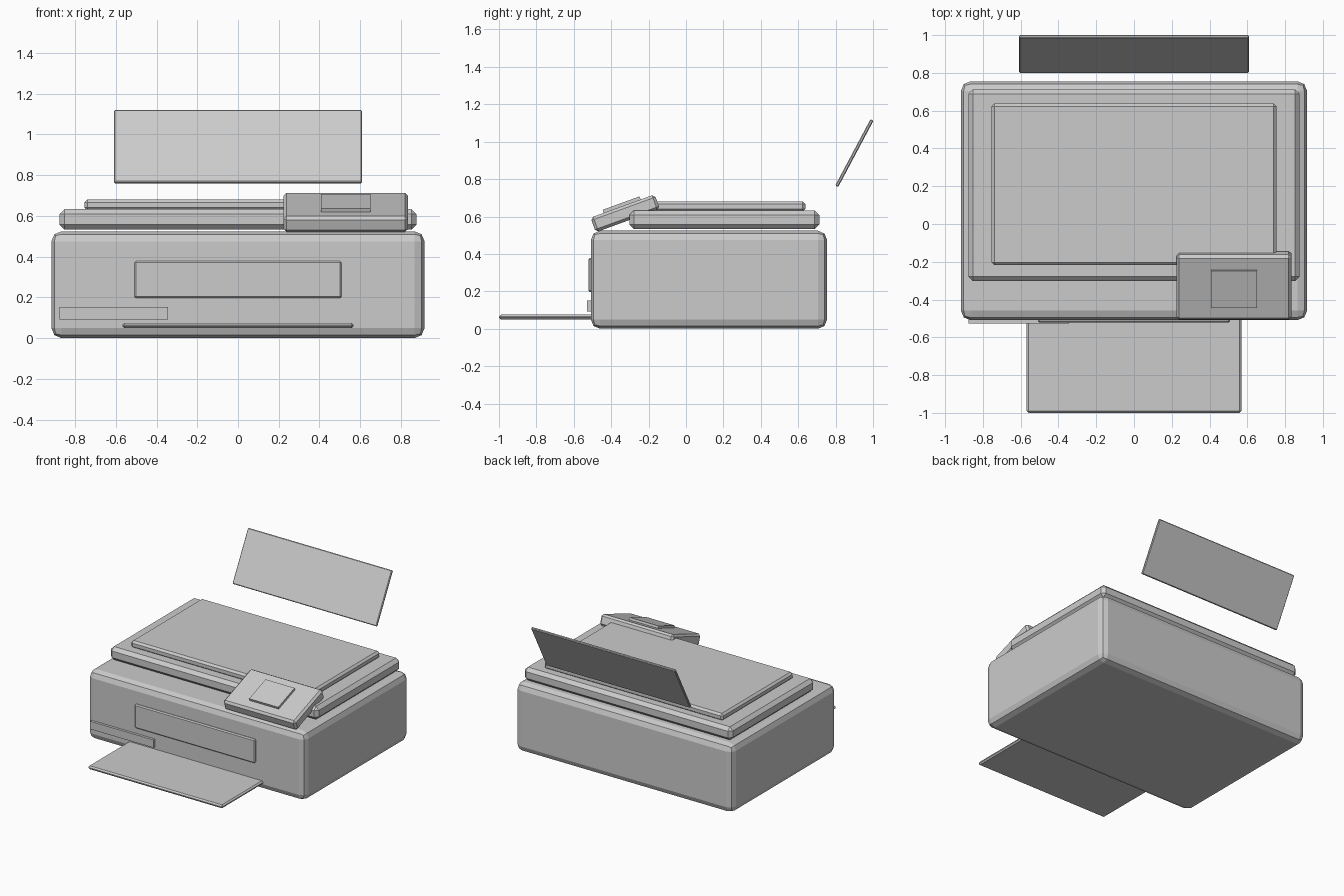
import bpy
from math import radians

cube = bpy.data.objects.get("Cube")
if cube:
    bpy.data.objects.remove(cube, do_unlink=True)

# One plain grey plastic for every part
grey = bpy.data.materials.new("light_grey_plastic")
grey.use_nodes = True
grey.diffuse_color = (0.6, 0.6, 0.6, 1)
grey.node_tree.nodes["Principled BSDF"].inputs["Base Color"].default_value = (0.6, 0.6, 0.6, 1)


def box(name, centre, size, bevel=0, segments=1, tilt=0):
    """Add a box with optional bevelled edges, tilted about x in degrees."""
    bpy.ops.mesh.primitive_cube_add(size=1, location=centre)
    part = bpy.context.object
    part.name = name
    part.scale = size
    bpy.ops.object.transform_apply(location=False, rotation=False, scale=True)
    part.rotation_euler.x = radians(tilt)
    part.data.materials.append(grey)
    if bevel:
        mod = part.modifiers.new("edge_bevel", 'BEVEL')
        mod.width = bevel
        mod.segments = segments
    return part


# Main housing
box("housing", (0, 0.123, 0.262), (1.832, 1.264, 0.524), 0.05, 2)

# Scanner lid in two steps
box("scanner_lid", (0, 0.205, 0.583), (1.754, 1.016, 0.1), 0.025)
box("lid_top_plate", (0, 0.21, 0.653), (1.508, 0.856, 0.056), 0.015)

# Tilted control panel and its screen, sharing one origin
panel = box("control_panel", (0.529, -0.325, 0.617), (0.61, 0.365, 0.083), 0.015, tilt=20)
screen = box("control_screen", (0, -0.002, 0.048), (0.245, 0.21, 0.022))
screen.parent = panel

# Paper support at the back
box("paper_support", (0, 0.9, 0.939), (1.216, 0.018, 0.402), 0.005, tilt=-28)

# Front details
box("output_tray", (0, -0.725, 0.062), (1.136, 0.55, 0.026), 0.01)
box("front_door", (0, -0.502, 0.287), (1.016, 0.04, 0.182), 0.008)
box("front_badge_plate", (-0.61, -0.515, 0.122), (0.534, 0.026, 0.06))
